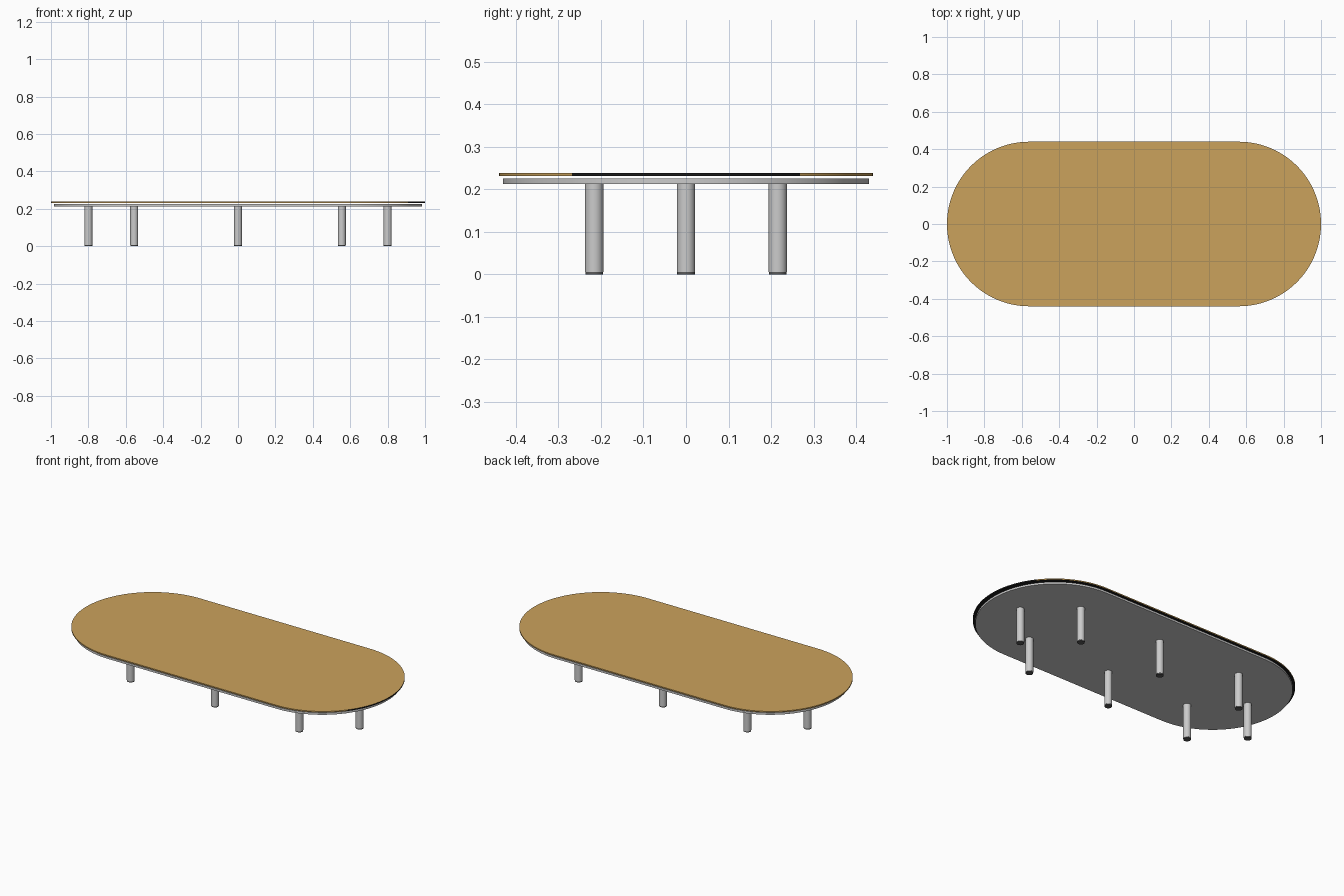
import bpy, bmesh, math

if "Cube" in bpy.data.objects:
    bpy.data.objects.remove(bpy.data.objects["Cube"])


def material(name, rgb):
    m = bpy.data.materials.new(name)
    m.diffuse_color = (*rgb, 1)
    m.use_nodes = True
    m.node_tree.nodes["Principled BSDF"].inputs["Base Color"].default_value = m.diffuse_color
    return m


WOOD = material("warm wood", (0.60, 0.365, 0.108))
BLACK = material("black edging", (0.01, 0.01, 0.01))
STEEL = material("brushed grey", (0.60, 0.60, 0.60))
DARK = material("dark foot", (0.10, 0.10, 0.10))


def finish(bm, name, mats):
    bmesh.ops.recalc_face_normals(bm, faces=bm.faces)
    me = bpy.data.meshes.new(name)
    bm.to_mesh(me)
    bm.free()
    ob = bpy.data.objects.new(name, me)
    bpy.context.collection.objects.link(ob)
    for m in mats:
        me.materials.append(m)
    bpy.ops.object.select_all(action='DESELECT')
    bpy.context.view_layer.objects.active = ob
    ob.select_set(True)
    bpy.ops.object.shade_smooth_by_angle(angle=math.radians(30))
    return ob


def stadium(name, centre, radius, z0, z1, mats, rule=None, n=48):
    """Slab with straight sides and half-round ends."""
    bm = bmesh.new()
    verts = []
    for side in (1, -1):
        for i in range(n + 1):
            a = -math.pi / 2 + math.pi * i / n
            verts.append(bm.verts.new((side * (centre + radius * math.cos(a)),
                                       side * radius * math.sin(a), z0)))
    base = bm.faces.new(verts)
    ext = bmesh.ops.extrude_face_region(bm, geom=[base], use_keep_orig=True)
    for v in ext["geom"]:
        if isinstance(v, bmesh.types.BMVert):
            v.co.z = z1
    bm.normal_update()
    if rule:
        bmesh.ops.recalc_face_normals(bm, faces=bm.faces)
        for f in bm.faces:
            f.material_index = rule(f)
    return finish(bm, name, mats)


def cylinder(name, x, y, radius, z0, z1, mat):
    bm = bmesh.new()
    bmesh.ops.create_cone(bm, cap_ends=True, segments=32, radius1=radius,
                          radius2=radius, depth=z1 - z0)
    bmesh.ops.translate(bm, verts=bm.verts, vec=(x, y, (z0 + z1) / 2))
    return finish(bm, name, [mat])


# Wooden top: dark underside, dark edging on part of the rim
def top_rule(f):
    c = f.calc_center_median()
    if f.normal.z > 0.5:
        return 0
    dark_end = c.x > 0.5 and abs(c.y) < 0.26
    return 1 if f.normal.z < -0.5 or dark_end else 0


stadium("table_top", 0.56, 0.44, 0.232, 0.239, [WOOD, BLACK], top_rule)

# Grey support plate floating just below the top
stadium("support_plate", 0.554, 0.431, 0.213, 0.225, [STEEL])

# Legs: three pairs along the sides and one at each end
spots = [(x, y) for x in (-0.555, 0, 0.555) for y in (-0.216, 0.216)]
spots += [(-0.80, 0), (0.80, 0)]
for i, (x, y) in enumerate(spots, 1):
    cylinder(f"leg_{i}", x, y, 0.0215, 0.006, 0.213, STEEL)
    cylinder(f"foot_{i}", x, y, 0.0208, 0, 0.006, DARK)
